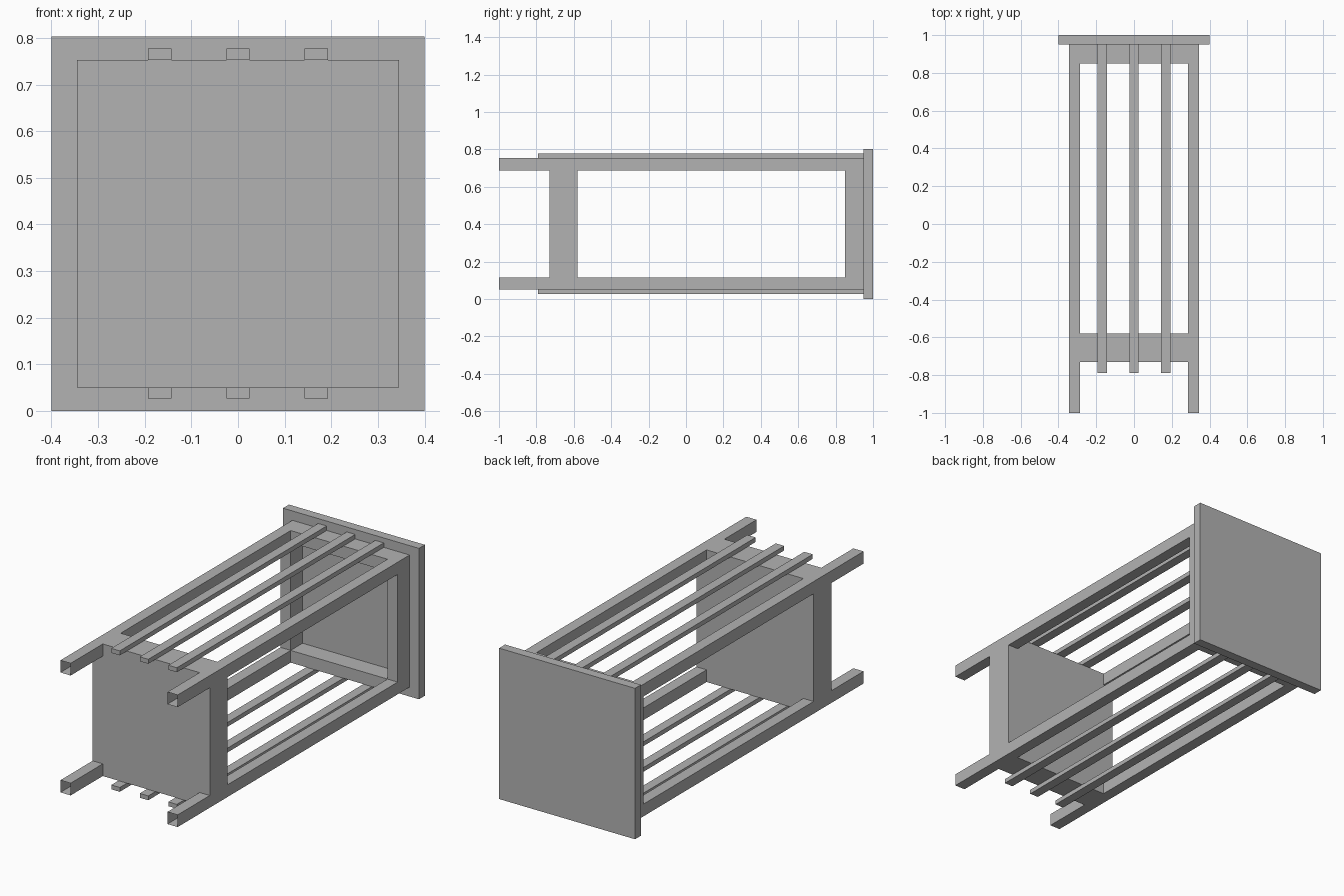
import bpy
import bmesh

cube = bpy.data.objects.get("Cube")
if cube:
    bpy.data.objects.remove(cube, do_unlink=True)

GREY = (0.45, 0.45, 0.45, 1.0)
grey = bpy.data.materials.new("plain grey")
grey.use_nodes = True
grey.diffuse_color = GREY
grey.node_tree.nodes["Principled BSDF"].inputs["Base Color"].default_value = GREY


def finish(bm, name):
    mesh = bpy.data.meshes.new(name)
    bm.to_mesh(mesh)
    bm.free()
    mesh.materials.append(grey)
    obj = bpy.data.objects.new(name, mesh)
    bpy.context.collection.objects.link(obj)
    return obj


def add_box(bm, x, y, z):
    """Add a box spanning the given (low, high) ranges."""
    verts = bmesh.ops.create_cube(bm, size=1)["verts"]
    for v in verts:
        v.co = [lo + (c + 0.5) * (hi - lo) for c, (lo, hi) in zip(v.co, (x, y, z))]
    return verts


def box(name, x, y, z, open_front=False):
    bm = bmesh.new()
    add_box(bm, x, y, z)
    if open_front:
        bm.normal_update()
        ends = [f for f in bm.faces if f.normal.y < -0.9]
        bmesh.ops.delete(bm, geom=ends, context="FACES_ONLY")
    return finish(bm, name)


W = 0.345              # half width of the frame
LOW, HIGH = 0.05, 0.753  # frame bottom and top
TX, TZ = 0.06, 0.065   # rail width and height
PLATE = 0.95           # inner face of the end plate

# End plate and solid cross block
box("end_plate", (-0.4, 0.4), (PLATE, 1.0), (0.0, 0.803))
box("cross_block", (-W, W), (-0.73, -0.58), (LOW, HIGH))

# Four long rails, hollow at the front end
levels = {"lower": (LOW, LOW + TZ), "upper": (HIGH - TZ, HIGH)}
sides = {"right": (-W, -W + TX), "left": (W - TX, W)}
for level, z in levels.items():
    for side, x in sides.items():
        box(f"{level}_{side}_rail", x, (-1.0, PLATE), z, open_front=True)

# Square frame against the end plate
depth = (0.85, PLATE)
for side, x in sides.items():
    box(f"{side}_frame_post", x, depth, (LOW + TZ, HIGH - TZ))
for level, z in levels.items():
    box(f"{level}_frame_bar", (-W + TX, W - TX), depth, z)

# Thin slats above and below the frame
for level, z in {"lower": (0.027, LOW), "upper": (HIGH, 0.777)}.items():
    for place, x in {"right": -0.168, "middle": 0.0, "left": 0.168}.items():
        box(f"{level}_{place}_slat", (x - 0.025, x + 0.025), (-0.79, PLATE), z)
